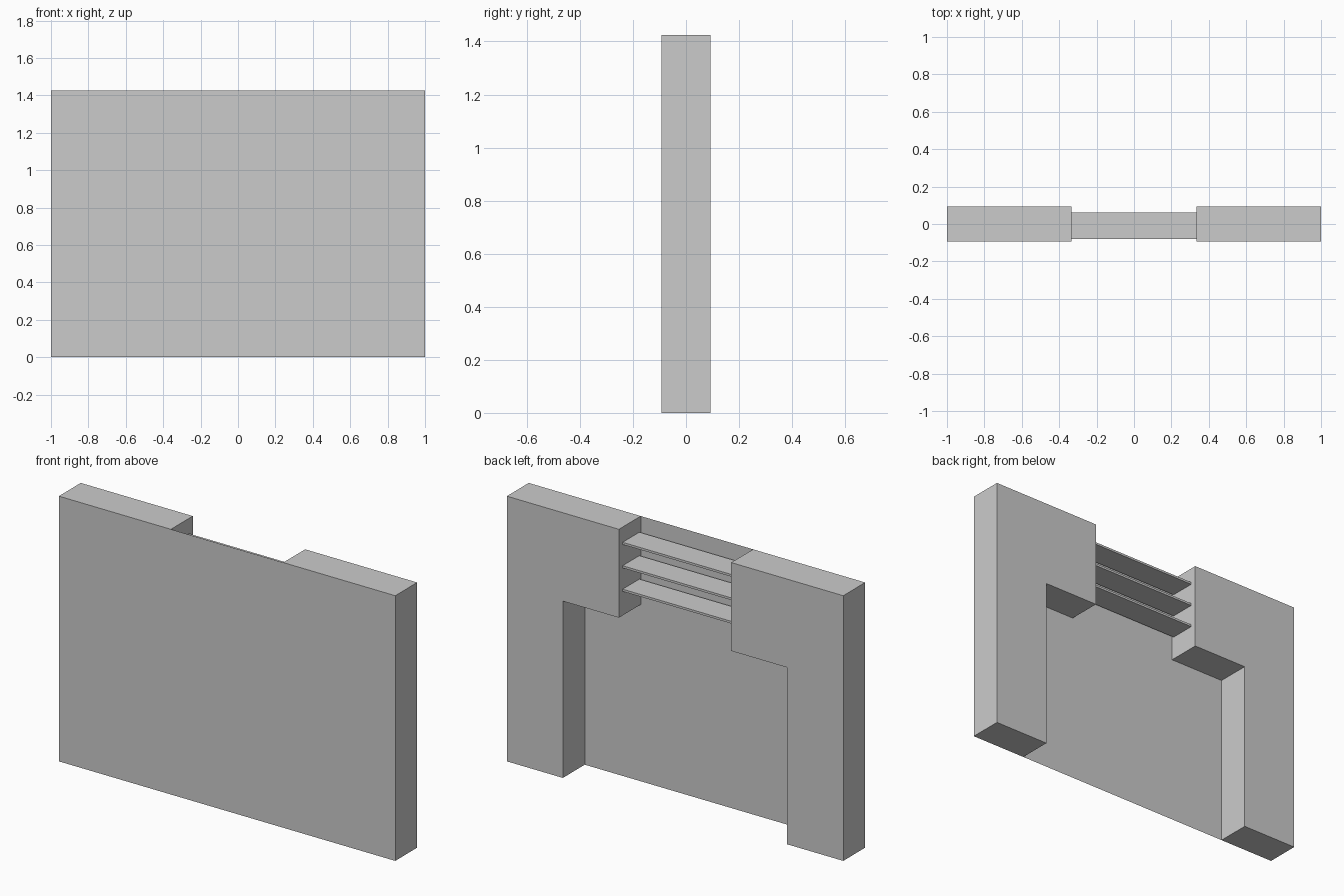
import bpy, bmesh

if "Cube" in bpy.data.objects:
    bpy.data.objects.remove(bpy.data.objects["Cube"])

W, D, H = 1.0, 0.093, 1.425      # half width, half depth, height
LEG, INNER, STEP = 0.667, 0.334, 0.95


def make_object(name, bm):
    bmesh.ops.recalc_face_normals(bm, faces=bm.faces)
    mesh = bpy.data.meshes.new(name)
    bm.to_mesh(mesh)
    bm.free()
    obj = bpy.data.objects.new(name, mesh)
    bpy.context.collection.objects.link(obj)
    return obj


def box(name, lo, hi):
    bm = bmesh.new()
    bmesh.ops.create_cube(bm, size=1)
    for v in bm.verts:
        v.co = [(a + b) / 2 + c * (b - a) for a, b, c in zip(lo, hi, v.co)]
    return make_object(name, bm)


# Stepped side pillars: leg below, wider block above
def pillar(name, side):
    profile = [(W, 0), (W, H), (INNER, H), (INNER, STEP), (LEG, STEP), (LEG, 0)]
    bm = bmesh.new()
    face = bm.faces.new([bm.verts.new((side * x, -D, z)) for x, z in profile])
    ext = bmesh.ops.extrude_face_region(bm, geom=[face], use_keep_orig=True)
    verts = [g for g in ext["geom"] if isinstance(g, bmesh.types.BMVert)]
    bmesh.ops.translate(bm, verts=verts, vec=(0, 2 * D, 0))
    bmesh.ops.recalc_face_normals(bm, faces=bm.faces)
    # the front panel closes the pillar, so drop its own front face
    front = [f for f in bm.faces if all(v.co.y < 0 for v in f.verts)]
    bmesh.ops.delete(bm, geom=front, context='FACES')
    return make_object(name, bm)


pillar("left_pillar", -1)
pillar("right_pillar", 1)

# Thin front panel across the full width
bm = bmesh.new()
bm.faces.new([bm.verts.new((x, -D, z)) for x, z in [(-W, 0), (W, 0), (W, H), (-W, H)]])
make_object("front_panel", bm)

# Three thin shelves between the upper blocks
for i in range(3):
    top = 1.343 - i * 0.126
    box(f"shelf_{i + 1}", (-INNER, -0.081, top - 0.012), (INNER, 0.061, top))
